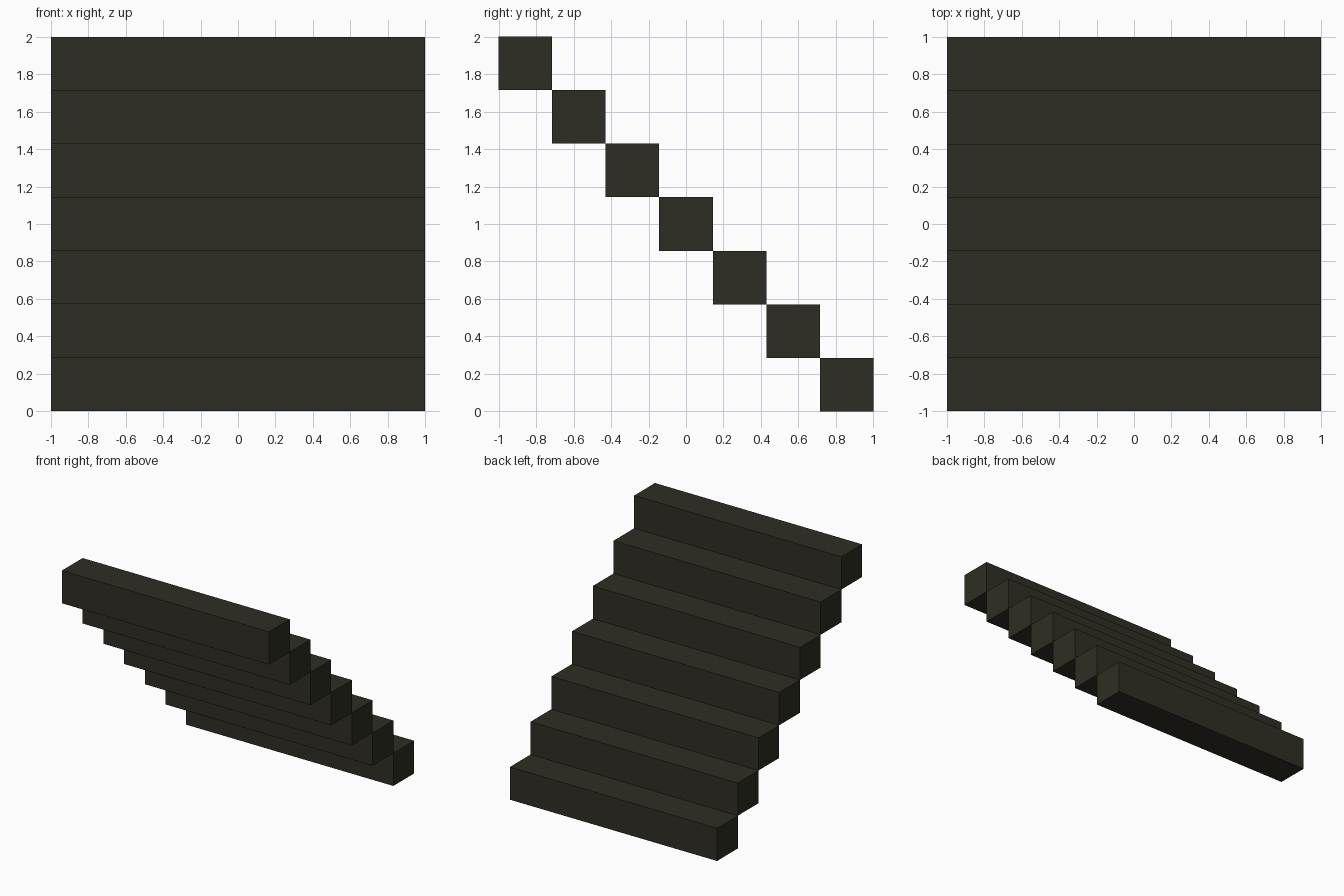
import bpy

if "Cube" in bpy.data.objects:
    bpy.data.objects.remove(bpy.data.objects["Cube"])

STEPS = 7
SIZE = 2.0 / STEPS   # tread depth and riser height
WIDTH = 2.0

# Dark olive finish shared by every step
olive = bpy.data.materials.new("dark_olive")
olive.diffuse_color = (0.028, 0.027, 0.017, 1.0)
olive.use_nodes = True
olive.node_tree.nodes["Principled BSDF"].inputs["Base Color"].default_value = olive.diffuse_color


def add_step(index):
    """One solid square-section step; index 0 is the lowest, at the back."""
    y = 1.0 - (index + 0.5) * SIZE
    z = (index + 0.5) * SIZE
    bpy.ops.mesh.primitive_cube_add(size=1, location=(0, y, z))
    step = bpy.context.object
    step.name = f"step_{index + 1}"
    step.scale = (WIDTH, SIZE, SIZE)
    bpy.ops.object.transform_apply(location=False, rotation=False, scale=True)
    step.data.materials.append(olive)


# Flight of steps rising from back to front
for i in range(STEPS):
    add_step(i)
